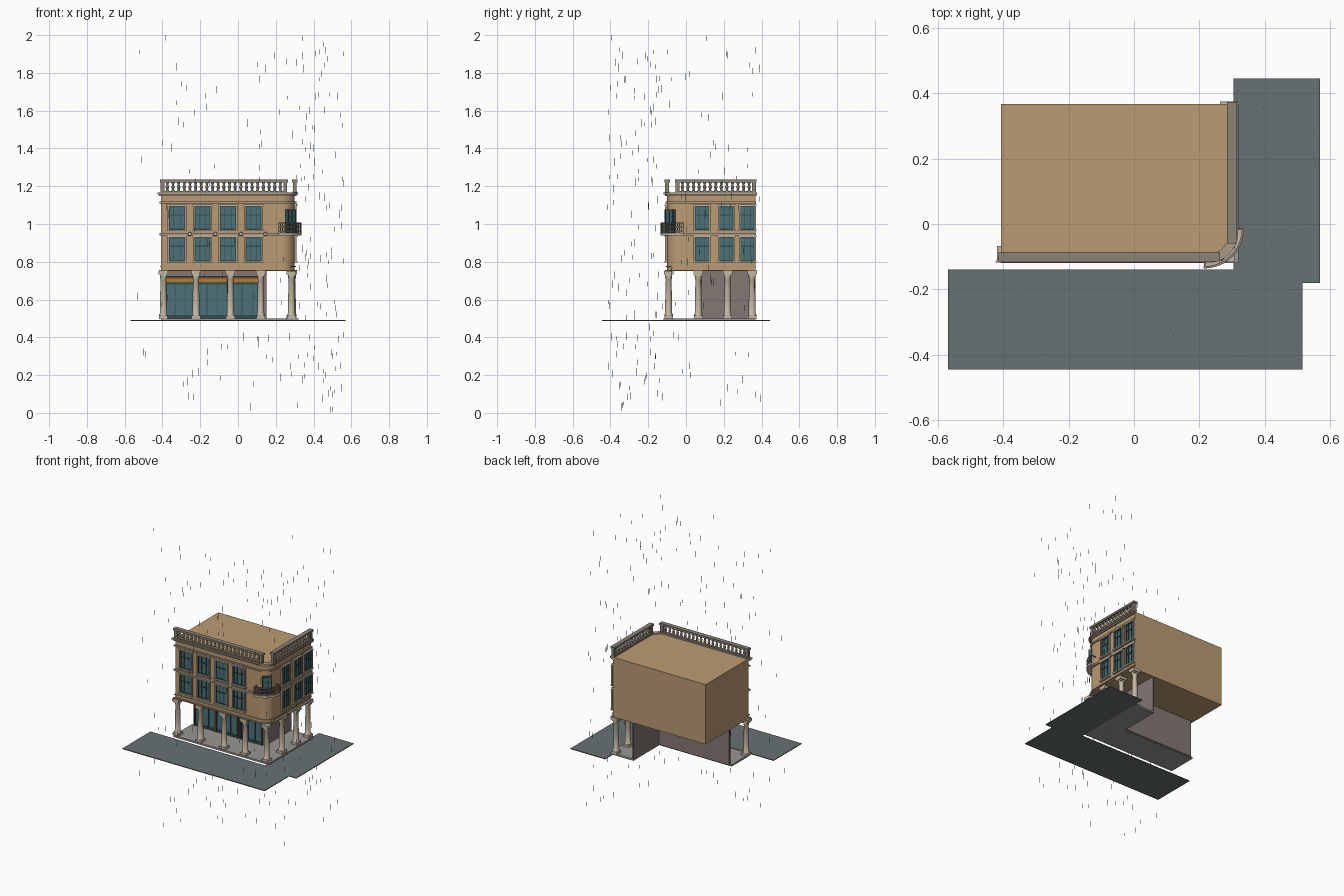
import bpy, bmesh, math, random
from mathutils import Matrix, Vector

if "Cube" in bpy.data.objects:
    bpy.data.objects.remove(bpy.data.objects["Cube"])

random.seed(4)
FY, RX, BX, BY = -0.10, 0.30, -0.407, 0.367      # front, right, left and back wall planes
RAD, Z0, Z1 = 0.07, 0.75, 1.165                  # corner radius, bottom and top of upper floors


def mat(name, r, g, b):
    m = bpy.data.materials.new(name)
    m.diffuse_color = (r, g, b, 1)
    m.use_nodes = True
    m.node_tree.nodes["Principled BSDF"].inputs["Base Color"].default_value = m.diffuse_color
    return m


TAN = mat("tan_plaster", 0.50, 0.33, 0.17)
TRIM = mat("trim_stone", 0.42, 0.33, 0.23)
STONE = mat("pale_stone", 0.56, 0.48, 0.37)
RAIL = mat("grey_stone", 0.26, 0.23, 0.19)
GLASS = mat("teal_glass", 0.07, 0.17, 0.19)
FRAME = mat("dark_frame", 0.03, 0.075, 0.085)
WOOD = mat("brown_wood", 0.14, 0.06, 0.035)
GOLD = mat("gold_band", 0.42, 0.22, 0.04)
WALL = mat("grey_wall", 0.23, 0.19, 0.175)
PAVE = mat("pavement", 0.32, 0.31, 0.29)
ROAD = mat("road", 0.135, 0.165, 0.175)
RAIN = mat("rain", 0.25, 0.30, 0.35)


def finish(name, bm, m, smooth=False):
    bmesh.ops.recalc_face_normals(bm, faces=bm.faces)
    me = bpy.data.meshes.new(name)
    bm.to_mesh(me)
    bm.free()
    me.materials.append(m)
    if smooth:
        me.polygons.foreach_set("use_smooth", [True] * len(me.polygons))
        me.set_sharp_from_angle(angle=math.radians(35))
    ob = bpy.data.objects.new(name, me)
    bpy.context.collection.objects.link(ob)
    return ob


def add_box(bm, x0, x1, y0, y1, z0, z1):
    c = Vector(((x0 + x1) / 2, (y0 + y1) / 2, (z0 + z1) / 2))
    s = Matrix.Diagonal((abs(x1 - x0), abs(y1 - y0), abs(z1 - z0), 1))
    bmesh.ops.create_cube(bm, size=1, matrix=Matrix.Translation(c) @ s)


def boxes(name, items, m):
    bm = bmesh.new()
    for b in items:
        add_box(bm, *b)
    return finish(name, bm, m)


def on(side, u0, u1, d0, d1, z0, z1):
    """Box on a facade: u along it, d outwards from it."""
    if side == "front":
        return (u0, u1, FY - d1, FY - d0, z0, z1)
    return (RX + d0, RX + d1, u0, u1, z0, z1)


def prism(name, pts, z0, z1, m, smooth=False):
    bm = bmesh.new()
    f = bm.faces.new([bm.verts.new((x, y, z0)) for x, y in pts])
    top = bmesh.ops.extrude_face_region(bm, geom=[f])["geom"]
    bmesh.ops.translate(bm, vec=(0, 0, z1 - z0), verts=[v for v in top if isinstance(v, bmesh.types.BMVert)])
    return finish(name, bm, m, smooth)


def arc(cx, cy, r, n=12):
    return [(cx + r * math.sin(i / n * math.pi / 2), cy - r * math.cos(i / n * math.pi / 2)) for i in range(n + 1)]


def facade_path(o):
    return [(BX - max(o, 0), FY - o)] + arc(RX - RAD, FY + RAD, RAD + o) + [(RX + o, BY + max(o, 0) * 0.5)]


def band(name, z0, z1, out, m):
    prism(name, facade_path(out) + facade_path(-0.01)[::-1], z0, z1, m, True)


def lathe(bm, x, y, z, prof, n):
    rings = [[bm.verts.new((x + r * math.cos(2 * math.pi * i / n), y + r * math.sin(2 * math.pi * i / n), z + h))
              for i in range(n)] for r, h in prof]
    for a, b in zip(rings, rings[1:]):
        for i in range(n):
            bm.faces.new((a[i], a[(i + 1) % n], b[(i + 1) % n], b[i]))
    bm.faces.new(rings[0])
    bm.faces.new(rings[-1])


# Road and arcade pavement, both L-shaped
prism("road", [(-0.57, -0.445), (0.515, -0.445), (0.515, -0.18), (0.57, -0.18), (0.57, 0.445),
               (0.305, 0.445), (0.305, -0.14), (-0.57, -0.14)], 0.486, 0.491, ROAD)
prism("pavement", [(BX, -0.12), (0.32, -0.12), (0.32, BY), (0.145, BY), (0.145, 0.083), (BX, 0.083)],
      0.489, 0.501, PAVE)

# Upper floors with a rounded street corner
prism("upper_floors", facade_path(0) + [(BX, BY)], Z0, Z1 - 0.003, TAN, True)
band("lower_cornice", 0.750, 0.757, 0.012, TRIM)
band("lower_moulding", 0.772, 0.778, 0.006, TRIM)
band("middle_cornice", 0.940, 0.953, 0.009, TRIM)
band("upper_moulding", 1.108, 1.118, 0.008, TRIM)
band("top_cornice_step", 1.148, 1.157, 0.010, TRIM)
band("top_cornice", 1.157, 1.167, 0.018, TRIM)

# Round medallions between the window columns
bm = bmesh.new()
for u in (-0.255, -0.12, 0.015, 0.145):
    bmesh.ops.create_cone(bm, cap_ends=True, segments=12, radius1=0.011, radius2=0.008, depth=0.016,
                          matrix=Matrix.Translation((u, FY - 0.008, 0.947)) @ Matrix.Rotation(math.pi / 2, 4, "X"))
finish("medallions", bm, STONE, True)

# Windows: surround, glass, bars, sill and lintel
surr, glass, bars, sills = [], [], [], []
columns = [("front", u, 0.042) for u in (-0.323, -0.188, -0.053, 0.082)]
columns += [("right", u, 0.037) for u in (0.085, 0.214, 0.325)]
for s, u, w in columns:
    for za, zb in ((0.805, 0.930), (0.972, 1.095)):
        t = 0.008
        surr += [on(s, u - w - t, u - w, 0, 0.011, za, zb), on(s, u + w, u + w + t, 0, 0.011, za, zb)]
        sills += [on(s, u - w - t - 0.003, u + w + t + 0.003, 0, 0.015, za - 0.009, za),
                  on(s, u - w - t - 0.002, u + w + t + 0.002, 0, 0.014, zb, zb + 0.008)]
        glass.append(on(s, u - w, u + w, -0.002, 0.002, za, zb))
        f, zt = 0.004, za + (zb - za) * 0.62
        bars += [on(s, u - w, u - w + f, 0, 0.007, za, zb), on(s, u + w - f, u + w, 0, 0.007, za, zb),
                 on(s, u - w, u + w, 0, 0.007, za, za + f), on(s, u - w, u + w, 0, 0.007, zb - f, zb),
                 on(s, u - w, u + w, 0, 0.007, zt - 0.003, zt + 0.003)]
        bars += [on(s, u + k * w - 0.0018, u + k * w + 0.0018, 0, 0.006, za, zb) for k in (-0.4, 0.4)]
boxes("window_surrounds", surr, TRIM)
boxes("window_sills_and_lintels", sills, STONE)
boxes("window_glass", glass, GLASS)
boxes("window_bars", bars, FRAME)

# Roof balustrades: rails, end posts and turned balusters
F0, F1, S0, S1 = -0.41, 0.26, -0.055, 0.37
rails = []
for s, a, b in (("front", F0, F1), ("right", S0, S1)):
    rails += [on(s, a, b, -0.012, 0.012, 1.165, 1.175), on(s, a - 0.004, b + 0.004, -0.015, 0.015, 1.221, 1.235)]
    rails += [on(s, e, e + 0.02, -0.01, 0.01, 1.17, 1.225) for e in (a, b - 0.02)]
boxes("balustrade_rails", rails, RAIL)
prof = [(0.008, 0), (0.008, 0.006), (0.005, 0.009), (0.0095, 0.02), (0.005, 0.035), (0.008, 0.041), (0.008, 0.048)]
bm = bmesh.new()
for i in range(21):
    lathe(bm, F0 + 0.036 + i * (F1 - F0 - 0.072) / 20, FY, 1.174, prof, 8)
for i in range(13):
    lathe(bm, RX, S0 + 0.036 + i * (S1 - S0 - 0.072) / 12, 1.174, prof, 8)
finish("balusters", bm, STONE, True)

# Arcade columns: square base, tapered shaft, square capital
spots = [(x, -0.092) for x in (-0.395, -0.222, -0.04, 0.12, 0.283)] + [(0.288, y) for y in (0.065, 0.22, 0.35)]
blocks = []
bm = bmesh.new()
for x, y in spots:
    for r, a, b in ((0.023, 0.498, 0.516), (0.019, 0.722, 0.732), (0.025, 0.732, 0.751)):
        blocks.append((x - r, x + r, y - r, y + r, a, b))
    lathe(bm, x, y, 0.515, [(0.022, 0), (0.022, 0.007), (0.018, 0.013), (0.018, 0.08), (0.015, 0.19),
                            (0.018, 0.196), (0.018, 0.208)], 16)
finish("column_shafts", bm, STONE, True)
boxes("column_bases_and_capitals", blocks, STONE)

# Recessed shop walls, open behind
boxes("shop_walls", [(-0.39, 0.15, 0.083, 0.09, 0.495, 0.752), (0.144, 0.151, 0.083, BY, 0.495, 0.752)], WALL)
glass, wood, gold, frame = [], [], [], []
for x0, x1 in ((-0.383, -0.228), (-0.216, -0.058), (-0.03, 0.127)):
    glass.append((x0, x1, 0.078, 0.084, 0.515, 0.685))
    gold.append((x0, x1, 0.058, 0.084, 0.688, 0.712))
    wood += [(x0 - 0.006, x0, 0.07, 0.084, 0.5, 0.715), (x1, x1 + 0.006, 0.07, 0.084, 0.5, 0.715),
             (x0 - 0.006, x1 + 0.006, 0.065, 0.084, 0.712, 0.725)]
    frame += [(x0, x1, 0.074, 0.084, 0.5, 0.517), (x0, x1, 0.074, 0.084, 0.68, 0.688)]
    frame += [(x0 + (x1 - x0) * k - 0.002, x0 + (x1 - x0) * k + 0.002, 0.074, 0.08, 0.51, 0.685)
              for k in (0.03, 0.33, 0.67, 0.97)]
boxes("shop_glass", glass, GLASS)
boxes("shop_sign_bands", gold, GOLD)
boxes("shop_wood_trim", wood, WOOD)
boxes("shop_frames", frame, FRAME)

# Curved corner balcony
CX, CY, R = 0.215, -0.014, 0.122
prism("balcony_slab", arc(CX, CY, R) + arc(CX, CY, 0.06)[::-1], 0.938, 0.953, STONE, True)
for z in (0.960, 0.982, 1.003):
    prism("balcony_rail", arc(CX, CY, R) + arc(CX, CY, R - 0.007)[::-1], z, z + 0.005, RAIL, True)
bm = bmesh.new()
for x, y in arc(CX, CY, R - 0.0035, 18):
    add_box(bm, x - 0.0018, x + 0.0018, y - 0.0018, y + 0.0018, 0.952, 1.004)
add_box(bm, CX, CX + 0.004, CY - R + 0.002, FY, 1.001, 1.007)
add_box(bm, RX, CX + R - 0.002, CY - 0.004, CY, 1.001, 1.007)
finish("balcony_bars", bm, RAIL)

# Balcony door, turned to face the corner
turn = Matrix.Translation((0.279, -0.083, 0)) @ Matrix.Rotation(math.radians(45), 4, "Z")
for name, items, m in (
        ("balcony_door_glass", [(-0.025, 0.025, -0.009, 0.012, 0.953, 1.07)], GLASS),
        ("balcony_door_frame", [(-0.03, -0.024, -0.014, 0.014, 0.953, 1.076), (0.024, 0.03, -0.014, 0.014, 0.953, 1.076),
                                (-0.03, 0.03, -0.014, 0.014, 1.07, 1.078), (-0.002, 0.002, -0.012, 0, 0.953, 1.07),
                                (-0.025, 0.025, -0.012, 0, 1.035, 1.04)], FRAME)):
    boxes(name, items, m).data.transform(turn)

# Rain streaks above and below the streets
bm = bmesh.new()
for i in range(270):
    if i % 5 < 3:
        x, y = random.uniform(-0.55, 0.51), random.uniform(-0.415, -0.14)
    else:
        x, y = random.uniform(0.33, 0.56), random.uniform(-0.18, 0.405)
    h = random.uniform(0.02, 0.042)
    z = 0 if i == 0 else 2 - h if i == 1 else random.uniform(0, 2 - h)
    lathe(bm, x, y, z, [(0.0012, 0), (0.0012, h)], 3)
finish("rain_streaks", bm, RAIN)
